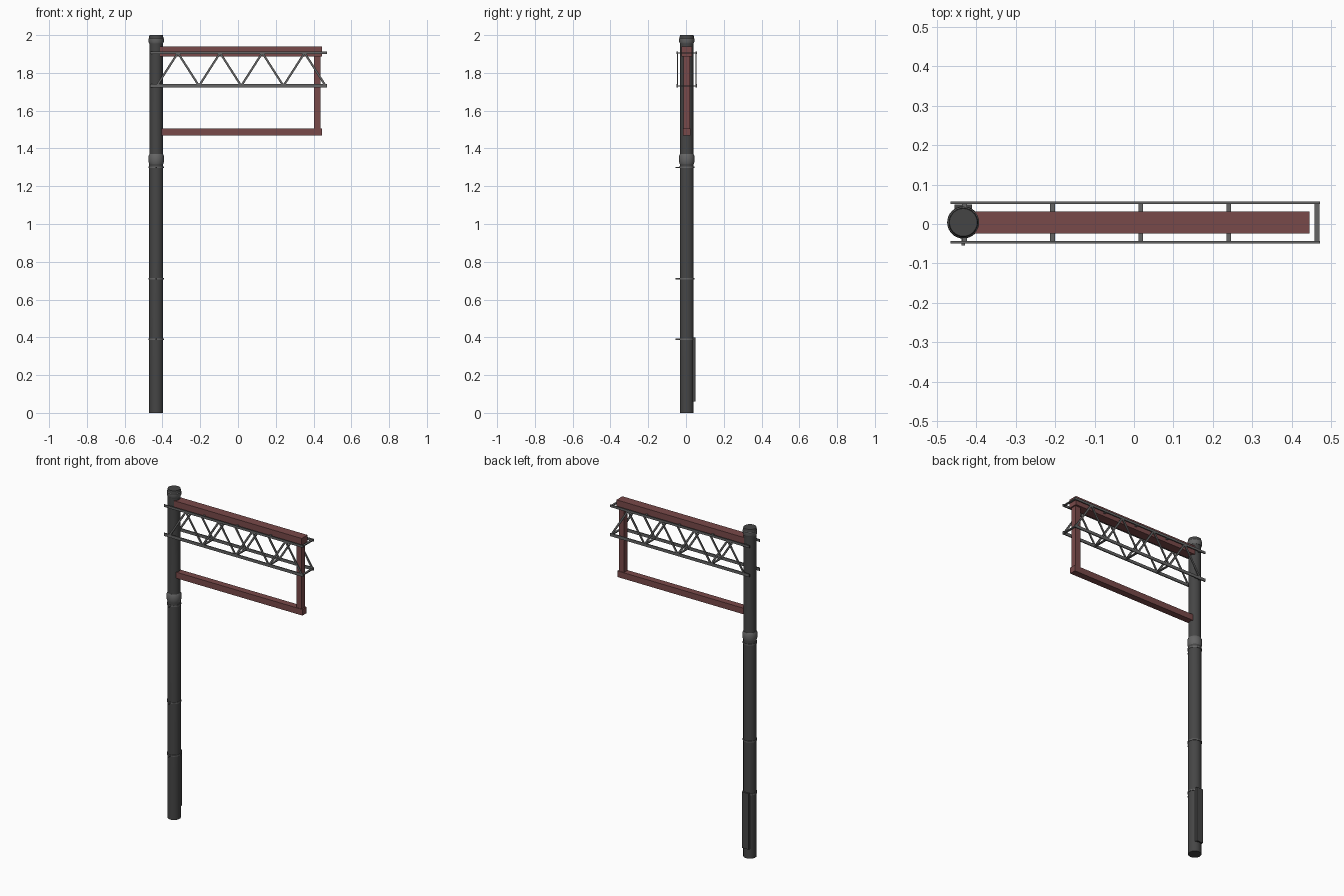
import bpy, bmesh, math
from mathutils import Vector

cube = bpy.data.objects.get("Cube")
if cube:
    bpy.data.objects.remove(cube, do_unlink=True)


def material(name, colour):
    m = bpy.data.materials.new(name)
    m.use_nodes = True
    m.diffuse_color = (*colour, 1)
    m.node_tree.nodes["Principled BSDF"].inputs["Base Color"].default_value = (*colour, 1)
    return m


DARK = material("dark grey paint", (0.06, 0.06, 0.06))
STEEL = material("galvanised steel", (0.13, 0.13, 0.13))
RED = material("dull red paint", (0.19, 0.067, 0.067))

POLE_X, MID_Y = -0.433, 0.004


def finish(name, bm, mat, smooth=False):
    bmesh.ops.recalc_face_normals(bm, faces=bm.faces[:])
    mesh = bpy.data.meshes.new(name)
    bm.to_mesh(mesh)
    bm.free()
    mesh.materials.append(mat)
    ob = bpy.data.objects.new(name, mesh)
    bpy.context.collection.objects.link(ob)
    if smooth:
        bpy.ops.object.select_all(action='DESELECT')
        ob.select_set(True)
        bpy.context.view_layer.objects.active = ob
        bpy.ops.object.shade_smooth_by_angle(angle=math.radians(30))
    return ob


def box(bm, lo, hi):
    lo, hi = Vector(lo), Vector(hi)
    verts = bmesh.ops.create_cube(bm, size=1)["verts"]
    for v in verts:
        v.co = (lo + hi) / 2 + v.co * (hi - lo)


def lathe(name, profile, mat, sides=32):
    """Turn (radius, height) pairs around the pole axis, with flat ends."""
    bm = bmesh.new()
    rings = []
    for r, z in profile:
        angles = [2 * math.pi * i / sides for i in range(sides)]
        rings.append([bm.verts.new((POLE_X + r * math.cos(a), MID_Y + r * math.sin(a), z))
                      for a in angles])
    for a, b in zip(rings, rings[1:]):
        for i in range(sides):
            j = (i + 1) % sides
            bm.faces.new((a[i], a[j], b[j], b[i]))
    bm.faces.new(rings[0][::-1])
    bm.faces.new(rings[-1])
    return finish(name, bm, mat, smooth=True)


# Pole, joint collar and cap
lathe("pole", [(0.037, 0), (0.037, 1.33), (0.035, 1.36), (0.035, 1.97)], DARK)
lathe("joint_collar", [(0.037, 1.318), (0.041, 1.33), (0.041, 1.36), (0.036, 1.37)], STEEL)
lathe("cap_collar", [(0.036, 1.955), (0.04, 1.963), (0.04, 1.982), (0.037, 1.986)], STEEL)
lathe("pole_cap", [(0.038, 1.98), (0.037, 1.995), (0.035, 2.0)], DARK)

# Clamp bands, each with a bolt at the front
for label, z in (("lower", 0.39), ("middle", 0.71), ("upper", 1.30)):
    lathe(label + "_band", [(0.04, z - 0.004), (0.04, z + 0.004)], STEEL)
    bm = bmesh.new()
    box(bm, (POLE_X - 0.004, -0.055, z - 0.003), (POLE_X + 0.004, -0.03, z + 0.003))
    finish(label + "_band_bolt", bm, STEEL)

# Service cover on the back of the pole
bm = bmesh.new()
box(bm, (POLE_X - 0.022, 0.02, 0.06), (POLE_X + 0.022, 0.049, 0.40))
finish("service_cover", bm, DARK)

# Sign frame: two beams and the end post
for name, x0, x1, half, z0, z1 in (
        ("top_beam", POLE_X, 0.445, 0.028, 1.886, 1.94),
        ("bottom_beam", POLE_X, 0.445, 0.02, 1.468, 1.505),
        ("end_post", 0.403, 0.437, 0.017, 1.50, 1.89)):
    bm = bmesh.new()
    box(bm, (x0, MID_Y - half, z0), (x1, MID_Y + half, z1))
    finish(name, bm, RED)

# Lattice truss: chords, zigzag braces and cross ties
TOP, BOTTOM, REACH = 1.906, 1.731, 0.05
START, BAY, BAYS = -0.43, 0.2235, 4


def brace(bm, a, b, width=0.011, depth=0.005):
    a, b = Vector(a), Vector(b)
    run = b - a
    turn = Vector((1, 0, 0)).rotation_difference(run).to_matrix()
    for v in bmesh.ops.create_cube(bm, size=1)["verts"]:
        size = Vector((run.length, depth, width))
        v.co = (a + b) / 2 + turn @ (v.co * size)


for side, sign in (("front", -1), ("back", 1)):
    y = MID_Y + sign * REACH
    bm = bmesh.new()
    for z, half in ((TOP, 0.007), (BOTTOM, 0.009)):
        box(bm, (-0.465, y - 0.003, z - half), (0.472, y + 0.003, z + half))
    finish(side + "_chords", bm, STEEL)
    bm = bmesh.new()
    for i in range(BAYS):
        x = START + i * BAY
        peak = (x + BAY / 2, y, TOP)
        brace(bm, (x, y, BOTTOM), peak)
        brace(bm, peak, (x + BAY, y, BOTTOM))
    finish(side + "_braces", bm, STEEL)

bm = bmesh.new()
for i in range(BAYS + 1):
    x = START + i * BAY
    for z in (TOP, BOTTOM):
        box(bm, (x - 0.006, MID_Y - REACH, z - 0.003), (x + 0.006, MID_Y + REACH, z + 0.003))
finish("cross_ties", bm, STEEL)
